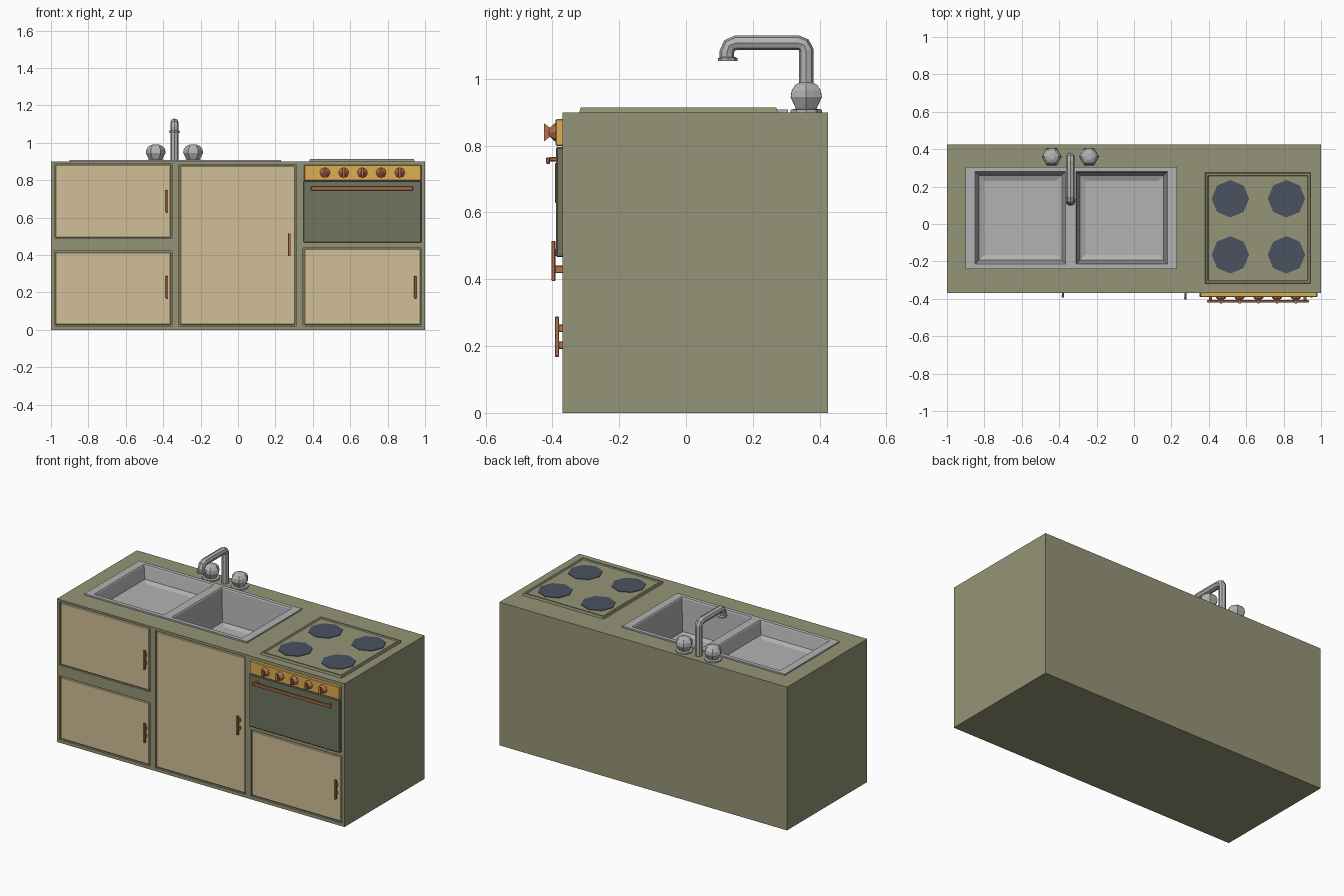
import bpy, bmesh, math
from mathutils import Matrix, Vector

if "Cube" in bpy.data.objects:
    bpy.data.objects.remove(bpy.data.objects["Cube"])


def material(name, r, g, b):
    m = bpy.data.materials.new(name)
    m.diffuse_color = (r, g, b, 1)
    m.use_nodes = True
    m.node_tree.nodes["Principled BSDF"].inputs["Base Color"].default_value = m.diffuse_color
    return m


OLIVE = material("olive", 0.30, 0.30, 0.185)
CREAM = material("cream", 0.64, 0.53, 0.31)
DARK = material("dark_olive", 0.16, 0.18, 0.115)
GOLD = material("gold", 0.73, 0.43, 0.09)
COPPER = material("copper", 0.46, 0.17, 0.08)
SLATE = material("slate", 0.07, 0.085, 0.117)
STEEL = material("steel", 0.45, 0.45, 0.45)


def finish(bm, name, mat, bevel=0.0):
    bmesh.ops.recalc_face_normals(bm, faces=bm.faces[:])
    me = bpy.data.meshes.new(name)
    bm.to_mesh(me)
    bm.free()
    ob = bpy.data.objects.new(name, me)
    bpy.context.collection.objects.link(ob)
    if mat:
        me.materials.append(mat)
    if bevel:
        mod = ob.modifiers.new("bevel", "BEVEL")
        mod.width, mod.segments = bevel, 1
    return ob


def add_box(bm, x, y, z):
    """Box from three (low, high) ranges."""
    c = [(a + b) / 2 for a, b in (x, y, z)]
    s = [abs(b - a) for a, b in (x, y, z)]
    bmesh.ops.create_cube(bm, size=1, matrix=Matrix.Translation(c) @ Matrix.Diagonal((*s, 1)))


def box(name, mat, x, y, z, bevel=0.0):
    bm = bmesh.new()
    add_box(bm, x, y, z)
    return finish(bm, name, mat, bevel)


def add_lathe(bm, profile, sides, at, rot=Matrix.Identity(4), lobe=1.0):
    """Stacked rings of (radius, height); lobe scales every second vertex."""
    rings = []
    for r, h in profile:
        ring = []
        for i in range(sides):
            a = 2 * math.pi * i / sides
            k = r * (lobe if i % 2 else 1)
            ring.append(bm.verts.new(Vector(at) + rot @ Vector((k * math.cos(a), k * math.sin(a), h))))
        rings.append(ring)
    for lo, hi in zip(rings, rings[1:]):
        for i in range(sides):
            j = (i + 1) % sides
            bm.faces.new((lo[i], lo[j], hi[j], hi[i]))
    bm.faces.new(rings[0][::-1])
    bm.faces.new(rings[-1])


# Cabinet body with door openings and a well for the sink
FRONT = -0.37
doors = {"upper_left_door": ((-0.982, -0.353), (0.487, 0.888)),
         "lower_left_door": ((-0.982, -0.353), (0.02, 0.42)),
         "middle_door": ((-0.316, 0.312), (0.02, 0.884)),
         "lower_right_door": ((0.348, 0.982), (0.02, 0.438))}
body = box("cabinet_body", OLIVE, (-1, 1), (FRONT, 0.425), (0, 0.9))
bm = bmesh.new()
for x, z in doors.values():
    add_box(bm, x, (FRONT - 0.1, FRONT + 0.012), z)
add_box(bm, (-0.87, 0.2), (-0.225, 0.29), (0.6, 1.0))
cutter = finish(bm, "cutter", None)
cutter.hide_render = True
cut = body.modifiers.new("openings", "BOOLEAN")
cut.operation, cut.object, cut.solver = "DIFFERENCE", cutter, "EXACT"
bpy.context.view_layer.objects.active = body
bpy.ops.object.modifier_apply(modifier=cut.name)
bpy.data.objects.remove(cutter)

# Doors sit nearly flush in their openings
g = 0.006
for name, (x, z) in doors.items():
    box(name, CREAM, (x[0] + g, x[1] - g), (FRONT + 0.001, FRONT + 0.014), (z[0] + g, z[1] - g), 0.004)

# Upright door handles: bar on two posts
for name, x, z, y in (("upper_left_handle", -0.38, 0.688, -0.392), ("lower_left_handle", -0.38, 0.228, -0.392),
                      ("middle_handle", 0.275, 0.455, -0.403), ("lower_right_handle", 0.948, 0.228, -0.392)):
    bm = bmesh.new()
    add_box(bm, (x - 0.007, x + 0.007), (y, y + 0.012), (z - 0.06, z + 0.06))
    for s in (-1, 1):
        add_box(bm, (x - 0.005, x + 0.005), (y + 0.008, FRONT + 0.003), (z + s * 0.025 - 0.011, z + s * 0.025 + 0.011))
    finish(bm, name, COPPER, 0.002)

# Oven door, control strip and the long oven handle
box("oven_door", DARK, (0.35, 0.98), (-0.389, FRONT + 0.005), (0.466, 0.796), 0.004)
box("control_strip", GOLD, (0.354, 0.98), (-0.39, FRONT + 0.005), (0.799, 0.88), 0.003)
bm = bmesh.new()
add_box(bm, (0.39, 0.935), (-0.419, -0.407), (0.745, 0.765))
for x in (0.41, 0.915):
    add_box(bm, (x - 0.008, x + 0.008), (-0.409, -0.386), (0.752, 0.766))
finish(bm, "oven_handle", COPPER, 0.003)

# Five control knobs: eight-sided base with a flared grip
to_front = Matrix.Rotation(math.pi / 2, 4, "X")
for i in range(5):
    x = 0.465 + 0.1 * i
    bm = bmesh.new()
    add_lathe(bm, [(0.028, 0), (0.026, 0.006), (0.011, 0.021)], 8, (x, -0.389, 0.84), to_front)
    n = len(bm.verts)
    add_box(bm, (x - 0.006, x + 0.006), (-0.425, -0.4), (0.813, 0.867))
    bm.verts.ensure_lookup_table()
    for v in bm.verts[n:]:
        if v.co.y > -0.41:
            v.co.z = 0.84 + (v.co.z - 0.84) * 0.3
    finish(bm, f"control_knob_{i + 1}", COPPER)

# Hob plate with sunken field and four octagonal burners
bm = bmesh.new()
add_box(bm, (0.38, 0.945), (-0.32, 0.275), (0.897, 0.914))
top = [f for f in bm.faces if f.normal.z > 0.9]
bmesh.ops.scale(bm, vec=(0.985, 0.985, 1), verts=top[0].verts[:],
                space=Matrix.Translation((-0.6625, 0.0225, 0)))
bmesh.ops.inset_individual(bm, faces=top, thickness=0.014, depth=0)
bmesh.ops.inset_individual(bm, faces=top, thickness=0.006, depth=-0.005)
finish(bm, "hob_plate", OLIVE)
for i, (x, y) in enumerate([(x, y) for x in (0.515, 0.815) for y in (-0.165, 0.135)]):
    bm = bmesh.new()
    add_lathe(bm, [(0.1, 0), (0.1, 0.004)], 8, (x, y, 0.908))
    finish(bm, f"burner_{i + 1}", SLATE)

# Double sink: rim grid whose two bowl cells are inset downwards
xs = (-0.9, -0.85, -0.365, -0.31, 0.18, 0.23)
ys = (-0.24, -0.215, 0.28, 0.305)
bm = bmesh.new()
grid = [[bm.verts.new((x, y, 0.909)) for y in ys] for x in xs]
cells = {(i, j): bm.faces.new((grid[i][j], grid[i + 1][j], grid[i + 1][j + 1], grid[i][j + 1]))
         for i in range(5) for j in range(3)}
skirt = bmesh.ops.extrude_edge_only(bm, edges=[e for e in bm.edges if e.is_boundary])["geom"]
for v in skirt:
    if isinstance(v, bmesh.types.BMVert):
        v.co.z = 0.898
bm.normal_update()
for i, depth in ((1, 0.075), (3, 0.2)):
    bowl = [cells[i, 1]]
    bmesh.ops.inset_individual(bm, faces=bowl, thickness=0.006, depth=-0.006)
    bmesh.ops.inset_individual(bm, faces=bowl, thickness=0.024, depth=-depth)
    bmesh.ops.inset_individual(bm, faces=bowl, thickness=0.04, depth=-0.012)
finish(bm, "double_sink", STEEL)

# Lobed tap handles
for side, x in (("left", -0.44), ("right", -0.24)):
    bm = bmesh.new()
    add_lathe(bm, [(0.05, 0), (0.05, 0.01), (0.033, 0.012), (0.033, 0.02)], 10, (x, 0.36, 0.898))
    add_lathe(bm, [(0.036, 0.912), (0.053, 0.945), (0.05, 0.965), (0.036, 0.983), (0.018, 0.99)],
              12, (x, 0.36, 0), lobe=0.88)
    finish(bm, f"{side}_tap_handle", STEEL)

# Spout: eight-sided tube along a bent path, plus nozzle collar
path = [(0.36, 0.895), (0.36, 1.085), (0.352, 1.102), (0.335, 1.108),
        (0.15, 1.108), (0.13, 1.1), (0.122, 1.08), (0.122, 1.058)]
cu = bpy.data.curves.new("spout", "CURVE")
cu.dimensions = "3D"
cu.bevel_depth, cu.bevel_resolution, cu.use_fill_caps = 0.022, 2, True
sp = cu.splines.new("POLY")
sp.points.add(len(path) - 1)
for p, (y, z) in zip(sp.points, path):
    p.co = (-0.34, y, z, 1)
sp.use_smooth = False
cu.materials.append(STEEL)
bpy.context.collection.objects.link(bpy.data.objects.new("spout", cu))
bm = bmesh.new()
add_lathe(bm, [(0.029, 1.054), (0.029, 1.062), (0.022, 1.066)], 8, (-0.34, 0.125, 0))
finish(bm, "spout_nozzle", STEEL)
